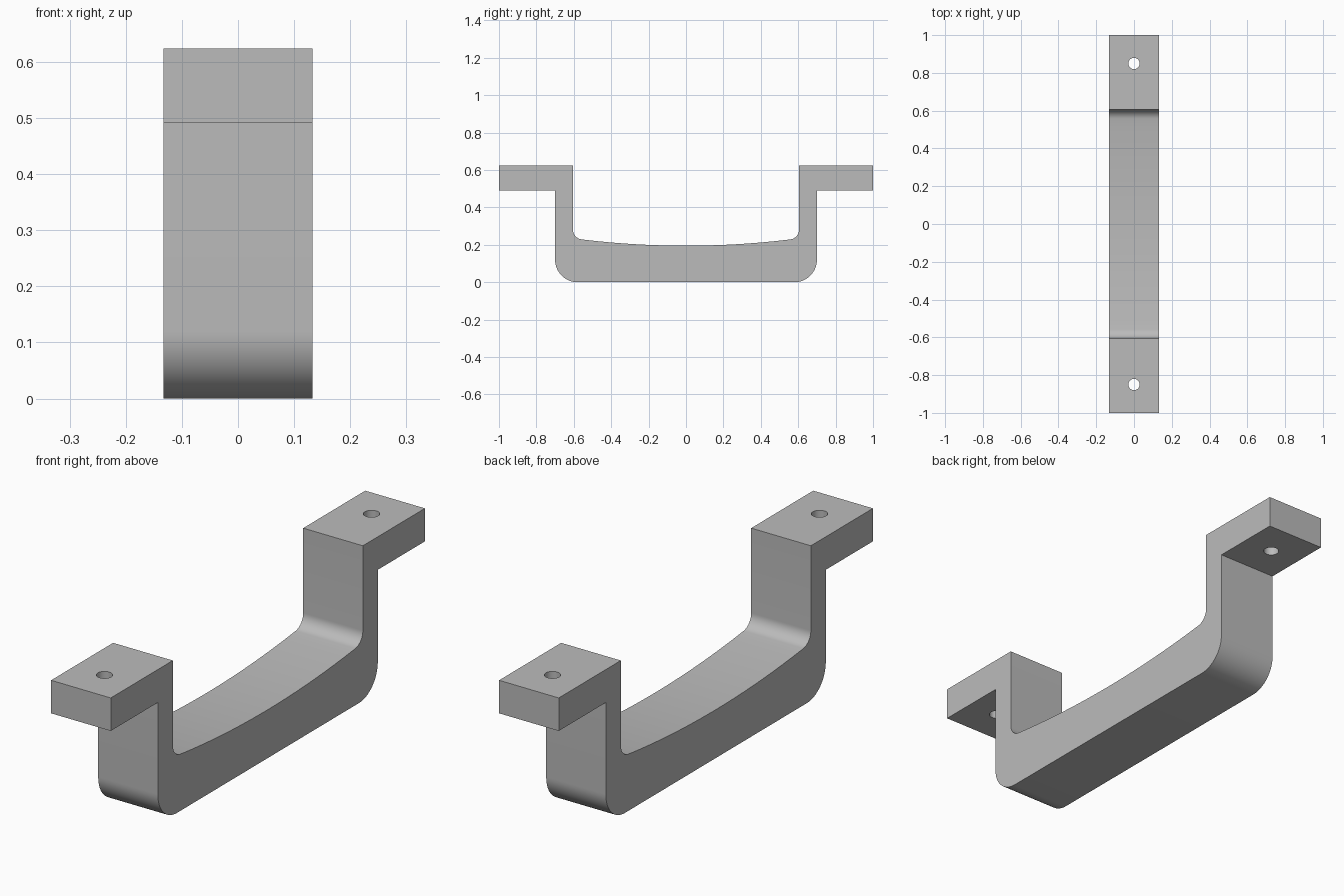
import bpy, bmesh
from math import sin, cos, pi, sqrt, radians

cube = bpy.data.objects.get("Cube")
if cube:
    bpy.data.objects.remove(cube)

HALF_WIDTH, HEIGHT = 0.133, 0.624

grey = bpy.data.materials.new("plain grey")
grey.use_nodes = True
grey.diffuse_color = (0.5, 0.5, 0.5, 1)
grey.node_tree.nodes["Principled BSDF"].inputs["Base Color"].default_value = (0.5, 0.5, 0.5, 1)


def arc(cy, cz, r, start, end, steps):
    """Points on an arc in the side plane, angles in degrees."""
    angles = [radians(start + (end - start) * i / steps) for i in range(steps + 1)]
    return [(cy + r * cos(a), cz + r * sin(a)) for a in angles]


# Half of the side profile, from the bottom centre round to the grip centre
outer = arc(0.58, 0.12, 0.12, -90, 0, 16)
flange = [(0.70, 0.491), (1, 0.491), (1, HEIGHT), (0.605, HEIGHT)]
inner = arc(0.55, 0.283, 0.055, 0, -82, 12)
end_y, end_z = inner[-1]
sag = end_z - 0.195
radius = (end_y ** 2 + sag ** 2) / (2 * sag)
grip = []
for i in range(1, 12):
    y = end_y * (1 - i / 12)
    grip.append((y, 0.195 + radius - sqrt(radius ** 2 - y ** 2)))
half = outer + flange + inner + grip
profile = half + [(0, 0.195)] + [(-y, z) for y, z in reversed(half)]

# Extrude the profile across the width
bm = bmesh.new()
face = bm.faces.new([bm.verts.new((-HALF_WIDTH, y, z)) for y, z in profile])
result = bmesh.ops.extrude_face_region(bm, geom=[face])
moved = [v for v in result["geom"] if isinstance(v, bmesh.types.BMVert)]
bmesh.ops.translate(bm, verts=moved, vec=(2 * HALF_WIDTH, 0, 0))
bmesh.ops.recalc_face_normals(bm, faces=bm.faces)
mesh = bpy.data.meshes.new("handle")
bm.to_mesh(mesh)
bm.free()
handle = bpy.data.objects.new("handle", mesh)
bpy.context.collection.objects.link(handle)
mesh.materials.append(grey)

# Screw holes through the mounting flanges
for side, label in ((-1, "front"), (1, "back")):
    bpy.ops.mesh.primitive_cylinder_add(vertices=32, radius=0.03, depth=0.3,
                                        location=(0, side * 0.85, 0.557))
    cutter = bpy.context.object
    cutter.name = label + "_hole_cutter"
    cutter.data.materials.append(grey)
    cutter.hide_render = True
    cutter.hide_set(True)
    cut = handle.modifiers.new(label + " hole", "BOOLEAN")
    cut.operation = "DIFFERENCE"
    cut.solver = "EXACT"
    cut.object = cutter

# Smooth the curves, keep the corners sharp
bpy.ops.object.select_all(action="DESELECT")
handle.select_set(True)
bpy.context.view_layer.objects.active = handle
for name in [m.name for m in handle.modifiers]:
    bpy.ops.object.modifier_apply(modifier=name)
bpy.ops.object.shade_smooth_by_angle(angle=radians(30))
